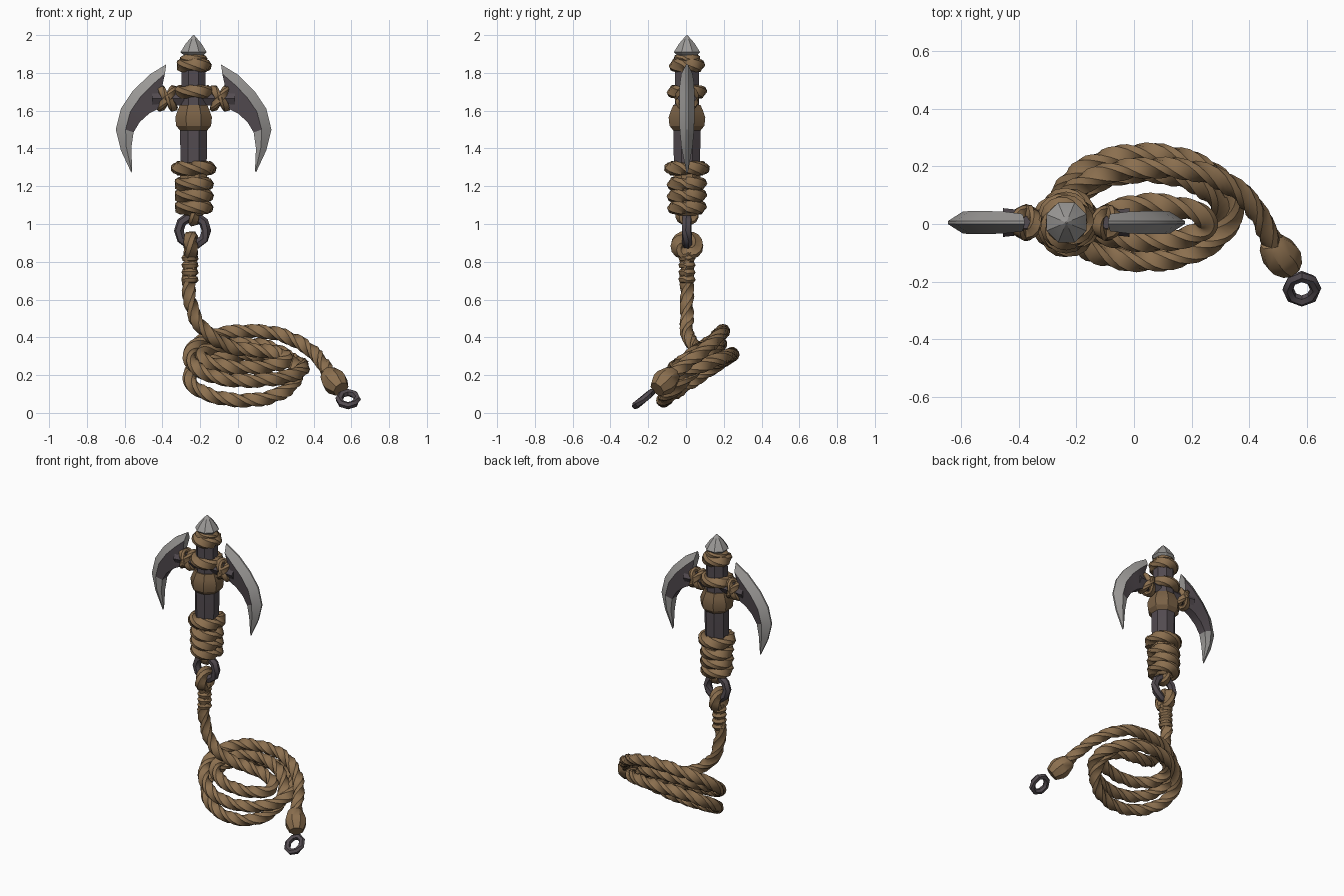
import bpy, bmesh, math
from mathutils import Vector, Matrix

if "Cube" in bpy.data.objects:
    bpy.data.objects.remove(bpy.data.objects["Cube"])

CX, CY = -0.235, 0.005          # axis of the hook shaft


def material(name, rgb):
    m = bpy.data.materials.new(name)
    m.diffuse_color = (*rgb, 1)
    m.use_nodes = True
    m.node_tree.nodes["Principled BSDF"].inputs["Base Color"].default_value = m.diffuse_color
    return m


ROPE = material("rope brown", (0.26, 0.16, 0.078))
LEATHER = material("dark leather", (0.19, 0.118, 0.06))
IRON = material("dark iron", (0.085, 0.07, 0.08))
STEEL = material("worn steel", (0.33, 0.32, 0.31))


def finish(name, bm, mats, angle=40):
    bmesh.ops.recalc_face_normals(bm, faces=bm.faces)
    me = bpy.data.meshes.new(name)
    bm.to_mesh(me)
    bm.free()
    for m in mats:
        me.materials.append(m)
    ob = bpy.data.objects.new(name, me)
    bpy.context.collection.objects.link(ob)
    bpy.ops.object.select_all(action='DESELECT')
    ob.select_set(True)
    bpy.context.view_layer.objects.active = ob
    bpy.ops.object.shade_smooth_by_angle(angle=math.radians(angle))
    return ob


def skin(bm, rings, closed=False):
    """Bridge rings of vertices, capping the ends when open."""
    n = len(rings[0])
    for i in range(len(rings) - (0 if closed else 1)):
        a, b = rings[i], rings[(i + 1) % len(rings)]
        for k in range(n):
            bm.faces.new((a[k], a[(k + 1) % n], b[(k + 1) % n], b[k]))
    if not closed:
        bm.faces.new(rings[0])
        bm.faces.new(rings[-1])


def tube(name, pts, r, mat, closed=False, sides=9, twist=16.0):
    """Sweep along a path; twist > 0 makes a three-strand laid rope."""
    pts = [Vector(p) for p in pts]
    n = len(pts)
    bm, rings, dist, u = bmesh.new(), [], 0.0, None
    total = sum((pts[(i + 1) % n] - pts[i]).length for i in range(n))
    if closed and twist:
        step = math.tau / 3 / total
        twist = max(1, round(twist / step)) * step
    for i, p in enumerate(pts):
        nxt = pts[(i + 1) % n] if closed else pts[min(i + 1, n - 1)]
        prv = pts[i - 1] if closed else pts[max(i - 1, 0)]
        t = (nxt - prv).normalized()
        u = u or t.orthogonal()
        u = (u - t * u.dot(t)).normalized()
        v = t.cross(u)
        if i:
            dist += (p - pts[i - 1]).length
        ring = []
        for k in range(sides):
            a = math.tau * k / sides + twist * dist
            rr = r * (0.82 if twist and k % 3 == 0 else 1.05)
            ring.append(bm.verts.new(p + (u * math.cos(a) + v * math.sin(a)) * rr))
        rings.append(ring)
    if closed and twist:            # line the last ring up with the first
        shift = round(twist * total / (math.tau / sides)) % sides
        last = rings[-1]
        for k in range(sides):
            for_a = rings[0]
            bm.faces.new((last[k], last[(k + 1) % sides],
                          for_a[(k + 1 + shift) % sides], for_a[(k + shift) % sides]))
        for a, b in zip(rings, rings[1:]):
            for k in range(sides):
                bm.faces.new((a[k], a[(k + 1) % sides], b[(k + 1) % sides], b[k]))
    else:
        skin(bm, rings, closed)
    return finish(name, bm, [mat])


def loop(center, a, b, normal_rot, n):
    """Ellipse in the local XY plane, turned by a rotation matrix."""
    c = Vector(center)
    return [c + normal_rot @ Vector((a * math.cos(math.tau * i / n),
                                     b * math.sin(math.tau * i / n), 0)) for i in range(n)]


def smooth_path(ctrl, sub=3):
    """Catmull-Rom curve through the control points."""
    c = [Vector(p) for p in ctrl]
    c = [2 * c[0] - c[1]] + c + [2 * c[-1] - c[-2]]
    out = []
    for i in range(1, len(c) - 2):
        p0, p1, p2, p3 = c[i - 1:i + 3]
        for s in range(sub):
            t = s / sub
            out.append(0.5 * (2 * p1 + (p2 - p0) * t + (2 * p0 - 5 * p1 + 4 * p2 - p3) * t * t
                              + (3 * p1 - p0 - 3 * p2 + p3) * t ** 3))
    return out + [c[-2]]


def lathe(name, profile, mat, sides=8, frame=None, angle=25):
    """Turn (radius, height) points round an axis."""
    frame = frame or Matrix.Translation((CX, CY, 0))
    bm, rings = bmesh.new(), []
    for r, z in profile:
        rings.append([bm.verts.new(frame @ Vector((r * math.cos(math.tau * (k + .5) / sides),
                                                   r * math.sin(math.tau * (k + .5) / sides), z)))
                      for k in range(sides)])
    skin(bm, rings)
    return finish(name, bm, [mat], angle)


FLAT = Matrix.Identity(3)
XZ = Matrix.Rotation(math.pi / 2, 3, 'X')
YZ = Matrix.Rotation(math.pi / 2, 3, 'Y')

# Shaft, tip, leather band and grip core
lathe("shaft", [(.074, 1.27), (.078, 1.5), (.07, 1.62), (.068, 1.88)], IRON)
lathe("spike_tip", [(.05, 1.85), (.058, 1.895), (.075, 1.91), (.045, 1.955), (.003, 2.0)], STEEL)
lathe("leather_band", [(.078, 1.495), (.1, 1.52), (.105, 1.565), (.092, 1.6), (.078, 1.63)], LEATHER)
lathe("grip_core", [(.05, 1.045), (.075, 1.07), (.078, 1.3)], ROPE)

# Rope windings round the shaft
for name, z, R, r in (("top_binding", 1.84, .06, .035), ("blade_binding", 1.70, .072, .034),
                      ("neck_winding", 1.875, .05, .022),
                      ("grip_winding_1", 1.295, .083, .037), ("grip_winding_2", 1.212, .07, .036),
                      ("grip_winding_3", 1.15, .07, .036), ("grip_winding_4", 1.088, .068, .036)):
    tube(name, loop((CX, CY, z), R, R, FLAT, 20), r, ROPE, True)

# Curved blades: stations of outer edge, ridge and inner edge as (distance, height)
STATIONS = [((.145, 1.845), (.152, 1.795), (.165, 1.735)), ((.235, 1.79), (.215, 1.74), (.175, 1.615)),
            ((.325, 1.70), (.28, 1.675), (.235, 1.585)), ((.385, 1.61), (.335, 1.595), (.285, 1.54)),
            ((.412, 1.50), (.36, 1.50), (.318, 1.485)), ((.385, 1.39), (.357, 1.41), (.33, 1.40)),
            ((.33, 1.272), (.328, 1.28), (.325, 1.285))]
for side, s in (("left", -1), ("right", 1)):
    bm, rings = bmesh.new(), []
    for i, (o, m, n) in enumerate(STATIONS):
        w = (.03, .038, .04, .04, .038, .03, .004)[i]
        sec = [(o, -.005), (m, -w), (n, -w * .7), (n, w * .7), (m, w), (o, .005)]
        rings.append([bm.verts.new((CX + s * p[0], CY + y, p[1])) for p, y in sec])
    skin(bm, rings)
    bm.faces.ensure_lookup_table()
    for i in range(4):               # dark body behind the ground edge
        for k in (1, 2, 3):
            bm.faces[i * 6 + k].material_index = 1
    finish(side + "_blade", bm, [STEEL, IRON], 25)

    # Arm joining the blade, lashed with crossed rope
    arm = Matrix.Translation((CX, CY, 1.665)) @ Matrix.Rotation(s * math.pi / 2, 4, 'Y')
    lathe(side + "_blade_arm", [(.045, .05), (.04, .13), (.05, .22)], IRON, 6, arm)
    for j, tilt in enumerate((-.6, .6)):
        rot = Matrix.Rotation(tilt, 3, 'Y') @ YZ
        tube(f"{side}_lashing_{j + 1}", loop((CX + s * .14, CY, 1.665), .06, .042, rot, 16),
             .022, ROPE, True, 9, 20)

# Iron ring under the grip with rope eyes above and below
tube("grip_ring", loop((-.24, CY, .965), .073, .075, XZ, 10), .025, IRON, True, 6, 0)
tube("hanging_eye", loop((CX, CY, 1.05), .036, .034, YZ, 14), .028, ROPE, True)
tube("rope_eye", loop((-.25, CY, .885), .045, .05, YZ, 16), .036, ROPE, True)
for i in range(4):
    tube(f"eye_whipping_{i + 1}", loop((-.254, CY, .82 - i * .038), .026, .026, FLAT, 12),
         .019, ROPE, True, 6, 0)

# Long rope: drop from the ring, three coils, then the tail
ends = [(.07, .335), (-.06, .24), (.18, .365), (-.12, .066), (.245, .31), (-.13, .17), (.195, .432)]
wide = [.20, .23, .25, .29, .305, .305, .285, .28]
rope = [(-.25, CY, .85), (-.255, CY, .75), (-.262, CY, .65), (-.225, CY, .5),
        (-.14, .01, .405), (-.04, .055, .35)]
for h in range(6):
    for q in range(8):
        t = q / 8
        f = (1 - math.cos(math.pi * t)) / 2
        a = wide[h] + (wide[h + 1] - wide[h]) * t
        x = .04 + a * math.sin(math.pi * t) * (1 if h % 2 == 0 else -1)
        rope.append((x, ends[h][0] * (1 - f) + ends[h + 1][0] * f,
                     ends[h][1] * (1 - f) + ends[h + 1][1] * f))
rope += [(.04, .195, .432), (.18, .19, .425), (.3, .155, .385), (.4, .08, .32),
         (.46, -.02, .245), (.5, -.1, .18)]
tube("coiled_rope", smooth_path(rope, 4), .037, ROPE)

# Socket and ring at the rope end
d = Vector((.5, -.62, -.6)).normalized()
frame = Matrix.Translation((.47, -.06, .215)) @ d.to_track_quat('Z', 'Y').to_matrix().to_4x4()
lathe("rope_end_socket", [(.035, 0), (.05, .02), (.068, .075), (.066, .105), (.045, .15)],
      ROPE, 8, frame, 40)
tilt = Matrix.Rotation(math.atan2(.63, .77), 3, 'X')
tube("end_ring", loop((.583, -.225, .073), .048, .055, tilt, 8), .019, IRON, True, 6, 0)
